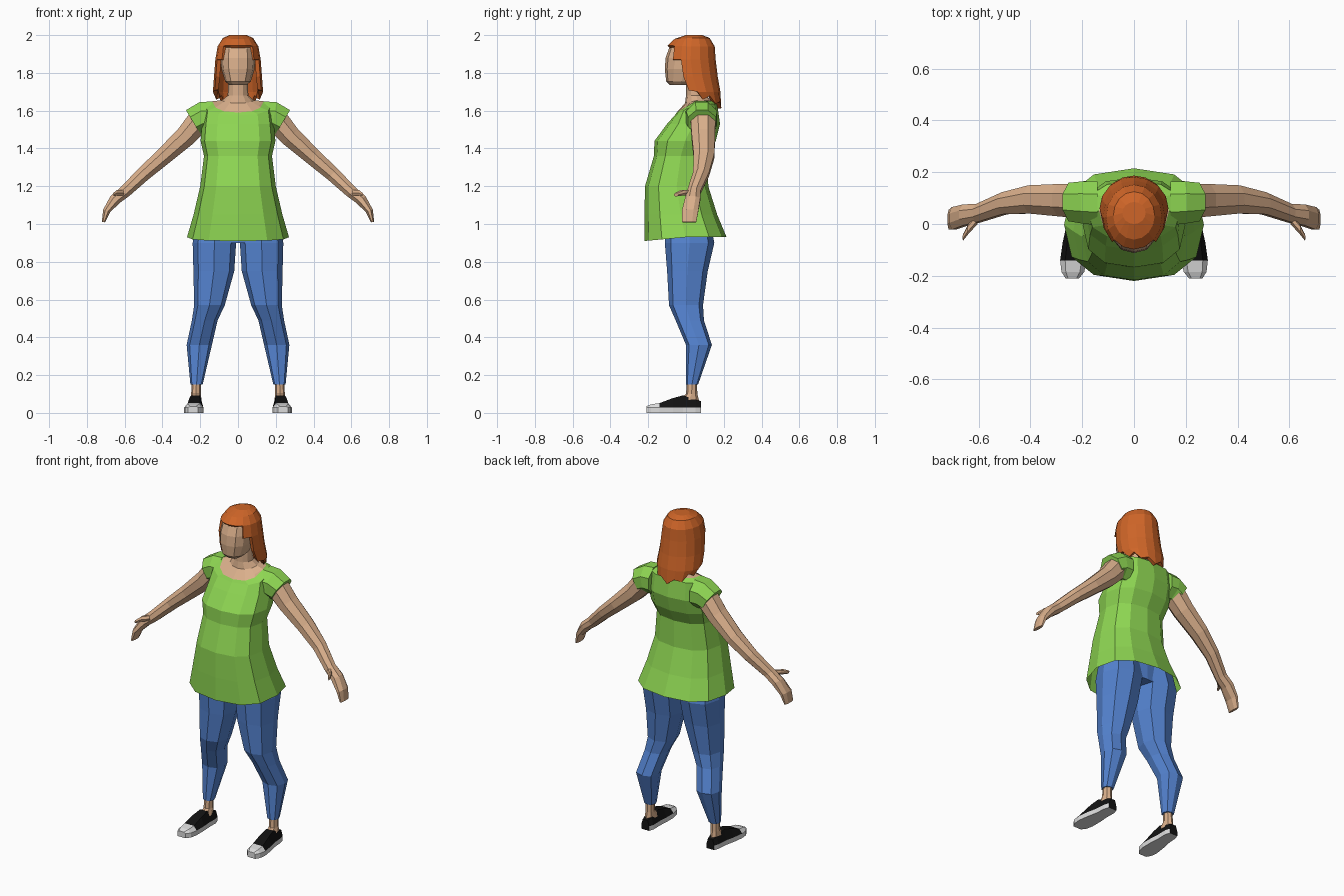
import bpy, bmesh, math
from mathutils import Vector


def mat(name, r, g, b):
    m = bpy.data.materials.new(name)
    m.diffuse_color = (r, g, b, 1)
    return m


SKIN = mat("skin", 0.70, 0.43, 0.26)
HAIR = mat("copper hair", 0.62, 0.13, 0.021)
GREEN = mat("green cloth", 0.27, 0.67, 0.085)
BLUE = mat("blue denim", 0.09, 0.23, 0.64)
BLACK = mat("black canvas", 0.006, 0.006, 0.006)
GREY = mat("light rubber", 0.72, 0.72, 0.72)


def loft(name, rings, mats, caps=(True, True), mirror=False, skip=None, rule=None, solid=0):
    """Skin a list of equal-length point rings into one flat-shaded object."""
    bm = bmesh.new()
    rows = [[bm.verts.new(p) for p in r] for r in rings]
    n = len(rows[0])
    for j in range(len(rows) - 1):
        for i in range(n):
            if skip and skip(j, i):
                continue
            k = (i + 1) % n
            bm.faces.new((rows[j][i], rows[j][k], rows[j + 1][k], rows[j + 1][i]))
    if caps[0]:
        bm.faces.new(rows[0])
    if caps[1]:
        bm.faces.new(rows[-1])
    bmesh.ops.recalc_face_normals(bm, faces=bm.faces)
    if rule:
        for f in bm.faces:
            f.material_index = rule(f.calc_center_median())
    me = bpy.data.meshes.new(name)
    bm.to_mesh(me)
    bm.free()
    for m in mats:
        me.materials.append(m)
    ob = bpy.data.objects.new(name, me)
    bpy.context.collection.objects.link(ob)
    if solid:
        s = ob.modifiers.new("thickness", 'SOLIDIFY')
        s.thickness = solid
    if mirror:
        ob.modifiers.new("mirror", 'MIRROR')
    return ob


def level(z, x0, x1, yf, yb, zf=None, n=12, p=1.0):
    """Horizontal ring from x0..x1 and yf..yb, starting at the front; zf lowers the front."""
    pts = []
    for i in range(n):
        t = 2 * math.pi * i / n
        u, v = math.sin(t), -math.cos(t)
        u, v = (math.copysign(abs(c) ** p, c) if abs(c) > 1e-6 else 0 for c in (u, v))
        h = z + ((zf if zf is not None else z) - z) * max(0, -v)
        pts.append(Vector(((x0 + x1) / 2 + u * (x1 - x0) / 2,
                           (yf + yb) / 2 + v * (yb - yf) / 2, h)))
    return pts


def limb(x, y, z, deg, a, b, n=8):
    """Ring whose long axis lies in the xz plane at the given angle."""
    d = math.radians(deg)
    pts = []
    for i in range(n):
        t = 2 * math.pi * (i + 0.5) / n
        c, s = a * 1.07 * math.cos(t), b * 1.07 * math.sin(t)
        pts.append(Vector((x + c * math.cos(d), y + s, z + c * math.sin(d))))
    return pts


# Tunic: flared hem, waist, bust, shoulders, scooped neckline
shirt = [(0.93, 0.27, -0.22, 0.215, 0.91), (1.05, 0.235, -0.22, 0.165),
         (1.20, 0.20, -0.217, 0.118), (1.36, 0.18, -0.17, 0.115),
         (1.44, 0.198, -0.167, 0.158), (1.53, 0.19, -0.10, 0.18),
         (1.635, 0.18, -0.06, 0.165, 1.575)]
neckline = level(1.65, -0.135, 0.135, -0.05, 0.15, 1.59, p=0.85)
loft("tunic", [level(r[0], -r[1], r[1], *r[2:], p=0.8) for r in shirt] + [neckline],
     [GREEN], caps=(False, False))

# Cap sleeves
loft("sleeve", [limb(0.14, 0.08, 1.565, 90, 0.085, 0.085), limb(0.19, 0.083, 1.565, 80, 0.082, 0.083),
                limb(0.238, 0.085, 1.54, 59, 0.074, 0.075)], [GREEN], mirror=True)

# Neck and upper chest
loft("neck", [neckline,
              level(1.655, -0.085, 0.085, -0.005, 0.13, 1.64),
              level(1.68, -0.055, 0.055, 0.0, 0.11),
              level(1.77, -0.05, 0.05, 0.0, 0.10)], [SKIN])

# Head
head = [(1.735, 0.045, -0.085, 0.02), (1.755, 0.068, -0.105, 0.06), (1.82, 0.088, -0.112, 0.10),
        (1.88, 0.092, -0.108, 0.125), (1.93, 0.085, -0.09, 0.125), (1.965, 0.055, -0.05, 0.10)]
loft("head", [level(z, -w, w, f, b, n=12, p=0.85) for z, w, f, b in head], [SKIN])

# Hair: shell with an opening for the face and a ragged lower edge
hair = [(2.0, 0.045, 0.0, 0.085, 2.0), (1.985, 0.08, -0.06, 0.125, 1.98),
        (1.94, 0.108, -0.098, 0.152, 1.945), (1.87, 0.12, -0.108, 0.157, 1.87),
        (1.78, 0.127, -0.095, 0.168, 1.78), (1.70, 0.133, -0.06, 0.182, 1.72),
        (1.625, 0.115, -0.01, 0.187, 1.70)]
rings = [level(z, -w, w, f, b, zf, n=16) for z, w, f, b, zf in hair]
for i, pt in enumerate(rings[-1]):
    side = abs(pt.x) / 0.115
    pt.z += 0.045 * side * side + (0.015 if i % 2 else -0.012)


def face_gap(j, i):
    off = min(i + 0.5, 16 - i - 0.5)      # steps away from straight ahead
    return (j == 2 and off < 2) or (j > 2 and off < 3)


loft("hair", rings, [HAIR], caps=(True, False), skip=face_gap, solid=0.022)

# Arms with hands
loft("arm", [limb(0.19, 0.09, 1.56, 50, 0.06, 0.062), limb(0.222, 0.09, 1.53, 52, 0.063, 0.066),
             limb(0.28, 0.092, 1.462, 48, 0.056, 0.063), limb(0.395, 0.095, 1.357, 46, 0.046, 0.055),
             limb(0.50, 0.08, 1.265, 46, 0.039, 0.043), limb(0.60, 0.042, 1.17, 42, 0.033, 0.036),
             limb(0.65, 0.035, 1.13, 35, 0.031, 0.041), limb(0.695, 0.022, 1.07, 20, 0.02, 0.044),
             limb(0.712, 0.017, 1.01, 10, 0.009, 0.038)], [SKIN], mirror=True)
loft("thumb", [limb(0.605, 0.02, 1.165, 80, 0.016, 0.02, 6), limb(0.64, -0.02, 1.165, 80, 0.015, 0.018, 6),
               limb(0.66, -0.052, 1.155, 80, 0.009, 0.012, 6)], [SKIN], mirror=True)

# Trousers: hips and two tapering legs
loft("trouser_hips", [level(0.90, -0.19, 0.19, -0.085, 0.12, p=0.8),
                      level(1.10, -0.19, 0.19, -0.10, 0.11, p=0.8)], [BLUE])
leg = [(1.05, 0.005, 0.215, -0.10, 0.12), (0.90, 0.01, 0.24, -0.112, 0.15),
       (0.75, 0.02, 0.236, -0.10, 0.115), (0.57, 0.07, 0.232, -0.09, 0.09),
       (0.49, 0.108, 0.244, -0.055, 0.095), (0.36, 0.138, 0.272, 0.0, 0.137),
       (0.15, 0.187, 0.252, -0.001, 0.064)]
loft("trouser_leg", [level(*r, n=8, p=0.8) for r in leg], [BLUE], mirror=True)

# Ankles
loft("ankle", [level(0.17, 0.196, 0.245, 0.005, 0.058, n=8), level(0.10, 0.196, 0.248, 0.0, 0.06, n=8),
               level(0.06, 0.193, 0.252, -0.05, 0.07, n=8)], [SKIN], mirror=True)

# Slip-on shoes: black upper, pale sole and toe cap
shoe = [(-0.21, 0.238, 0.026, 0.035), (-0.185, 0.236, 0.044, 0.045), (-0.14, 0.234, 0.051, 0.052),
        (-0.07, 0.229, 0.046, 0.078), (-0.015, 0.225, 0.038, 0.093), (0.05, 0.222, 0.036, 0.07),
        (0.08, 0.222, 0.026, 0.062)]
sections = []
for y, c, w, top in shoe:
    outline = [(-1, 0), (-1, 0.028), (-0.62, top), (0.62, top), (1, 0.028), (1, 0)]
    sections.append([Vector((c + u * w, y, z)) for u, z in outline])
loft("shoe", sections, [BLACK, GREY], mirror=True,
     rule=lambda c: 1 if c.z < 0.02 or c.y < -0.14 else 0)
